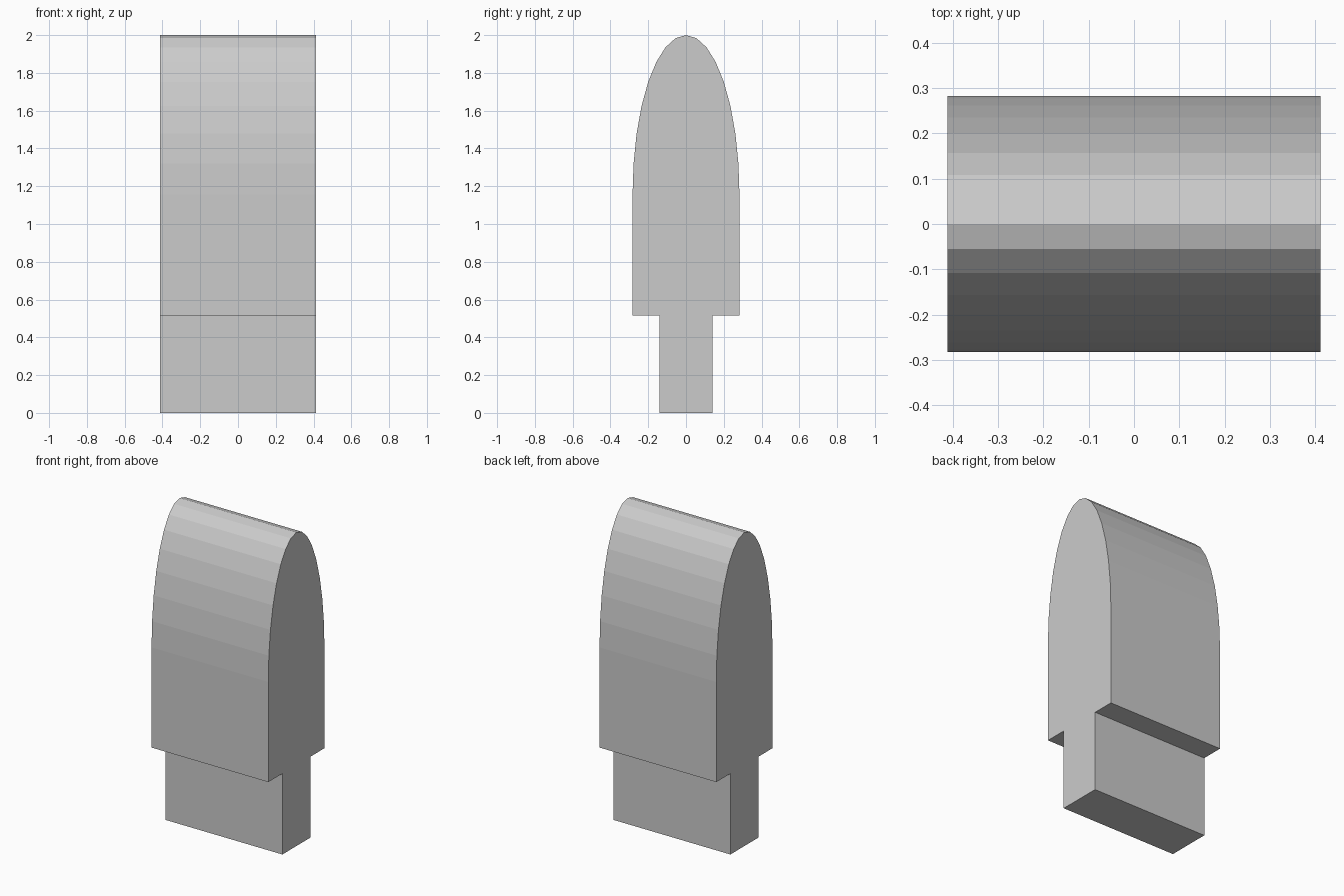
import bpy
import bmesh
from math import sin, cos, pi

cube = bpy.data.objects.get("Cube")
if cube:
    bpy.data.objects.remove(cube, do_unlink=True)

HALF_LENGTH = 0.412
HALF_DEPTH = 0.283
STEM_DEPTH = 0.141
SHOULDER_Z = 0.516
SPRING_Z = 1.155
TOP_Z = 2.0
SEGMENTS = 16

# Plain grey material
grey = bpy.data.materials.new("plain_grey")
grey.use_nodes = True
colour = (0.6, 0.6, 0.6, 1)
grey.diffuse_color = colour
grey.node_tree.nodes["Principled BSDF"].inputs["Base Color"].default_value = colour

# Cross-section: narrow stem, square shoulders, half-elliptical crown
profile = [(-HALF_DEPTH, SHOULDER_Z), (-STEM_DEPTH, SHOULDER_Z),
           (-STEM_DEPTH, 0), (STEM_DEPTH, 0),
           (STEM_DEPTH, SHOULDER_Z), (HALF_DEPTH, SHOULDER_Z)]
for i in range(SEGMENTS + 1):
    a = pi * i / SEGMENTS
    profile.append((HALF_DEPTH * cos(a), SPRING_Z + (TOP_Z - SPRING_Z) * sin(a)))

# Extrude the section along x
bm = bmesh.new()
end = bm.faces.new([bm.verts.new((-HALF_LENGTH, y, z)) for y, z in profile])
extruded = bmesh.ops.extrude_face_region(bm, geom=[end], use_keep_orig=True)
moved = [v for v in extruded["geom"] if isinstance(v, bmesh.types.BMVert)]
bmesh.ops.translate(bm, verts=moved, vec=(2 * HALF_LENGTH, 0, 0))
bmesh.ops.recalc_face_normals(bm, faces=bm.faces[:])

mesh = bpy.data.meshes.new("domed_block_with_stem")
bm.to_mesh(mesh)
bm.free()
mesh.materials.append(grey)
block = bpy.data.objects.new("domed_block_with_stem", mesh)
bpy.context.collection.objects.link(block)
